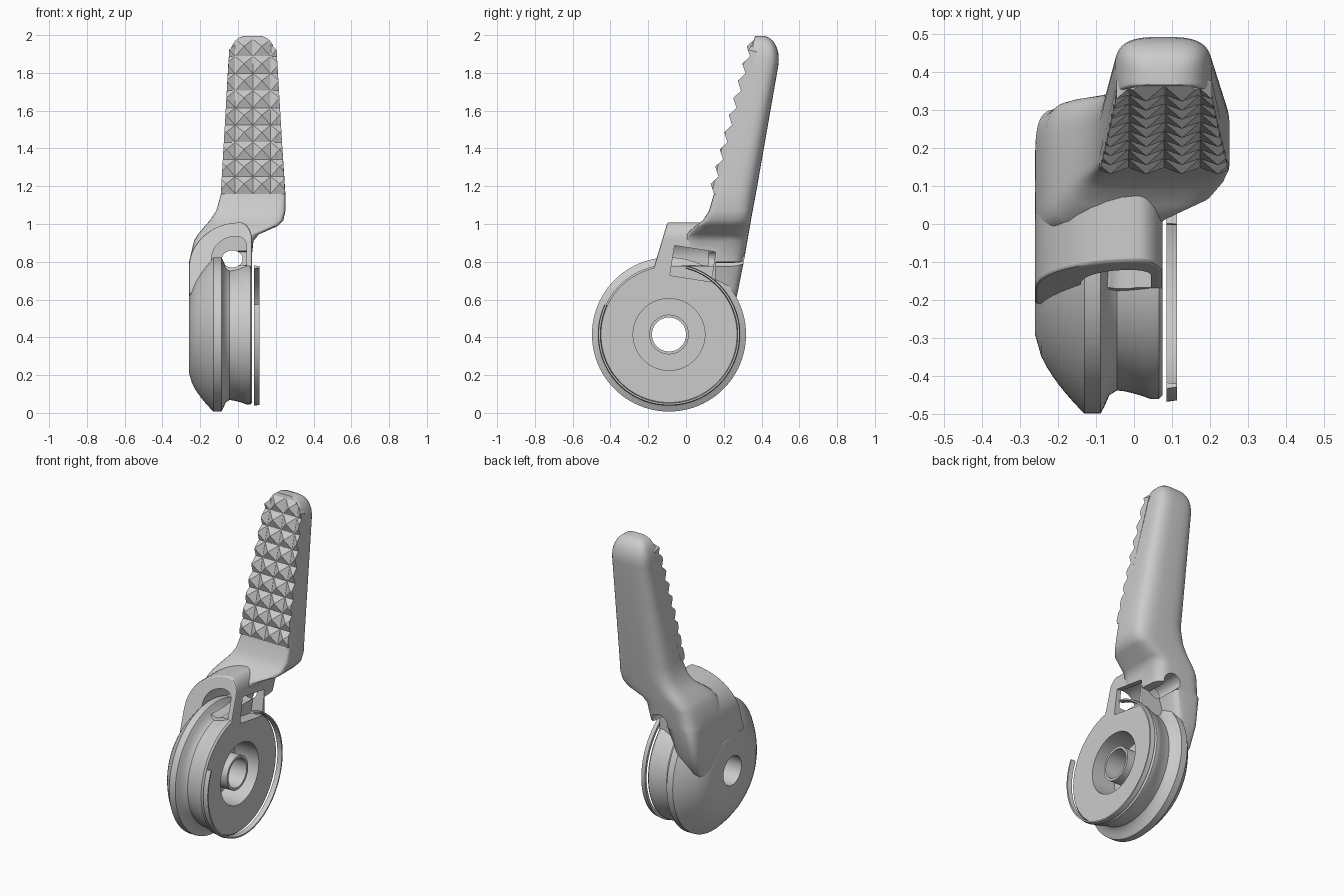
import bpy, bmesh
from math import sin, cos, pi, radians, copysign
from mathutils import Vector, Matrix

if "Cube" in bpy.data.objects:
    bpy.data.objects.remove(bpy.data.objects["Cube"])

CY, CZ = -0.09, 0.415          # wheel axis (runs along x)


def select(ob):
    bpy.ops.object.select_all(action='DESELECT')
    ob.select_set(True)
    bpy.context.view_layer.objects.active = ob


def smooth(ob, angle):
    select(ob)
    bpy.ops.object.shade_smooth_by_angle(angle=radians(angle))


def finish(name, bm, angle=35):
    bmesh.ops.recalc_face_normals(bm, faces=bm.faces[:])
    me = bpy.data.meshes.new(name)
    bm.to_mesh(me)
    bm.free()
    ob = bpy.data.objects.new(name, me)
    bpy.context.collection.objects.link(ob)
    if angle:
        smooth(ob, angle)
    return ob


def skin(rings, closed=False):
    """Bridge equal-length rings of points; cap the ends unless closed."""
    bm = bmesh.new()
    vs = [[bm.verts.new(p) for p in r] for r in rings]
    n, m = len(vs), len(vs[0])
    for i in range(n if closed else n - 1):
        a, b = vs[i], vs[(i + 1) % n]
        for j in range(m):
            k = (j + 1) % m
            bm.faces.new((a[j], a[k], b[k], b[j]))
    if not closed:
        bm.faces.new(vs[0])
        bm.faces.new(vs[-1])
    return bm


def lathe(name, profile, a0=0, a1=360, steps=96):
    """Turn an (x, radius) profile about the wheel axis."""
    full = a1 - a0 == 360
    angles = [radians(a0 + (a1 - a0) * i / steps) for i in range(steps + (not full))]
    return finish(name, skin([[(x, CY + r * cos(a), CZ + r * sin(a)) for x, r in profile]
                              for a in angles], full))


def section(z, x0, x1, yf, yb, n=56):
    """Horizontal section: rounded lower down, flat-fronted and round-backed in the grip."""
    f = min(max((z - 0.97) / 0.18, 0), 1)
    ef, eb = 5 + 7 * f, 5 - 1.8 * f
    cx, rx, yc = (x0 + x1) / 2, (x1 - x0) / 2, yf + 0.4 * (yb - yf)
    pts = []
    for i in range(n):
        c, s = cos(2 * pi * i / n), sin(2 * pi * i / n)
        e, ry = (eb, yb - yc) if s >= 0 else (ef, yc - yf)
        pts.append((cx + rx * copysign(abs(c) ** (2 / e), c),
                    yc + ry * copysign(abs(s) ** (2 / e), s), z))
    return pts


def arch(cx, top, left, right, bottom, rise):
    """Lopsided (x, z) arch: a wide quarter ellipse on the left, a tight one on the right."""
    pts = [(cx - left, bottom)]
    for i in range(21):
        a = pi * (1 - i / 20)
        rx, rz = (left, rise) if a > pi / 2 else (right, rise * 0.4)
        pts.append((cx + rx * cos(a), top - rz + rz * sin(a)))
    return pts + [(cx + right, bottom)]


def prism(name, outline, y0, y1, slope=0.0):
    """Extrude an (x, z) outline along y, with an optionally raked front."""
    return finish(name, skin([[(x, y0 + slope * (z - 0.77), z) for x, z in outline],
                              [(x, y1, z) for x, z in outline]]))


def apply_mod(ob, kind, **props):
    select(ob)
    mod = ob.modifiers.new("mod", kind)
    for k, v in props.items():
        setattr(mod, k, v)
    bpy.ops.object.modifier_apply(modifier=mod.name)


# Grooved wheel with domed left side, recessed right side and bored hub
dome = [(-0.26 + 0.13 * t / 8, 0.2 + 0.208 * (t / 8) ** 0.62) for t in range(9)]
groove = [(-0.088, 0.408), (-0.078, 0.39), (-0.065, 0.36)]
groove += [(-0.045 + 0.018 * i, 0.347 + 0.023 * (i / 5) ** 1.5) for i in range(6)]
recess = [(0.065, 0.37), (0.075, 0.36), (0.075, 0.19), (-0.09, 0.19)]
hub = [(-0.09, 0.105), (0.06, 0.105), (0.06, 0.09), (-0.26, 0.09)]
wheel = lathe("wheel", dome + groove + recess + hub)

# Thin open ring beside the wheel
lathe("open_ring", [(0.085, 0.36), (0.113, 0.364), (0.113, 0.373), (0.085, 0.377)],
      155, 436, 80)

# Arm sweeping up from the wheel: z, left, right, front, back
rows = [
    (0.42, -0.225, -0.12, 0.00, 0.15),
    (0.50, -0.254, -0.11, 0.00, 0.22),
    (0.62, -0.26, -0.10, -0.02, 0.27),
    (0.785, -0.26, -0.05, -0.05, 0.303),
    (0.80, -0.259, 0.07, -0.05, 0.306),
    (0.91, -0.233, 0.082, -0.02, 0.325),
    (0.945, -0.212, 0.11, 0.00, 0.331),
    (0.99, -0.175, 0.212, 0.05, 0.339),
    (1.02, -0.148, 0.24, 0.09, 0.344),
    (1.07, -0.115, 0.251, 0.122, 0.353),
    (1.16, -0.09, 0.251, 0.148, 0.37)]
# Grip continues to a domed tip
for i in range(8):
    t = i * 0.2
    w = 0.129 * cos(t) ** 0.6
    rows.append((1.84 + 0.158 * sin(t), 0.077 - w, 0.077 + w,
                 0.326 + 0.04 * sin(t), 0.489 + 0.01 * sin(2 * t) - 0.09 * (1 - cos(t))))
arm = finish("arm_and_grip", skin([section(*r) for r in rows]), 50)

# Arched hood over the wheel
hood = prism("hood", arch(0.01, 1.008, 0.27, 0.065, 0.63, 0.238), -0.17, 0.16, 0.3)
apply_mod(hood, 'BEVEL', width=0.008, segments=2, limit_method='ANGLE',
          angle_limit=radians(50))

# Cutters: front archway, side window and through hole
archway = prism("cut_archway", arch(-0.01, 0.935, 0.13, 0.055, 0.78, 0.12), -0.5, 0.12)
window = prism("cut_window", [(0.0, -0.075), (0.3, -0.075), (0.3, 0.085), (0.0, 0.085)],
               -0.11, 0.11)
window.data.transform(Matrix.Translation((0, 0.035, 0.785))
                      @ Matrix.Rotation(radians(-9), 4, 'X'))
bore = prism("cut_bore", [(-0.03 + 0.055 * cos(i * pi / 16), 0.815 + 0.045 * sin(i * pi / 16))
                          for i in range(32)], -0.5, 0.6)
cutters = (archway, window, bore)
for target, tools, angle in ((hood, cutters, 35), (arm, cutters, 50), (wheel, (window,), 35)):
    for c in tools:
        c.hide_render = True
        apply_mod(target, 'BOOLEAN', operation='DIFFERENCE', solver='EXACT', object=c)
    smooth(target, angle)
for c in cutters:
    bpy.data.objects.remove(c)

# Pyramid tread on the grip front: local (across, along, out), trimmed to the taper
CELL, PEAK, ROWS, COLS = 0.094, 0.03, 9, 4
bm = bmesh.new()
for i in range(COLS):
    for j in range(ROWS):
        x, v = (i - COLS / 2) * CELL, j * CELL
        base = [bm.verts.new((x + a * CELL, v + b * CELL, 0))
                for a, b in ((0, 0), (1, 0), (1, 1), (0, 1))]
        tip = bm.verts.new((x + CELL / 2, v + CELL / 2, PEAK))
        for k in range(4):
            bm.faces.new((base[k], base[(k + 1) % 4], tip))
bmesh.ops.remove_doubles(bm, verts=bm.verts[:], dist=1e-4)
ext = bmesh.ops.extrude_face_region(bm, geom=bm.faces[:], use_keep_orig=True)
for v in ext["geom"]:
    if isinstance(v, bmesh.types.BMVert):
        v.co.z = -0.03
for s in (-1, 1):
    for px, py, slope in ((0.170, 0, 0.057), (0.115, 0.795, 0.9)):
        cut = bmesh.ops.bisect_plane(bm, geom=bm.verts[:] + bm.edges[:] + bm.faces[:],
                                     plane_co=(s * px, py, 0), plane_no=(s, slope, 0),
                                     clear_outer=True)
        bmesh.ops.edgenet_fill(bm, edges=[e for e in cut["geom_cut"]
                                          if isinstance(e, bmesh.types.BMEdge)])
along = Vector((0, 0.21, 0.80)).normalized()
out = Vector((0, -along.z, along.y))
for v in bm.verts:
    v.co = Vector((0.079 + v.co.x, 0.148, 1.16)) + along * v.co.y + out * v.co.z
finish("grip_tread", bm, None)
